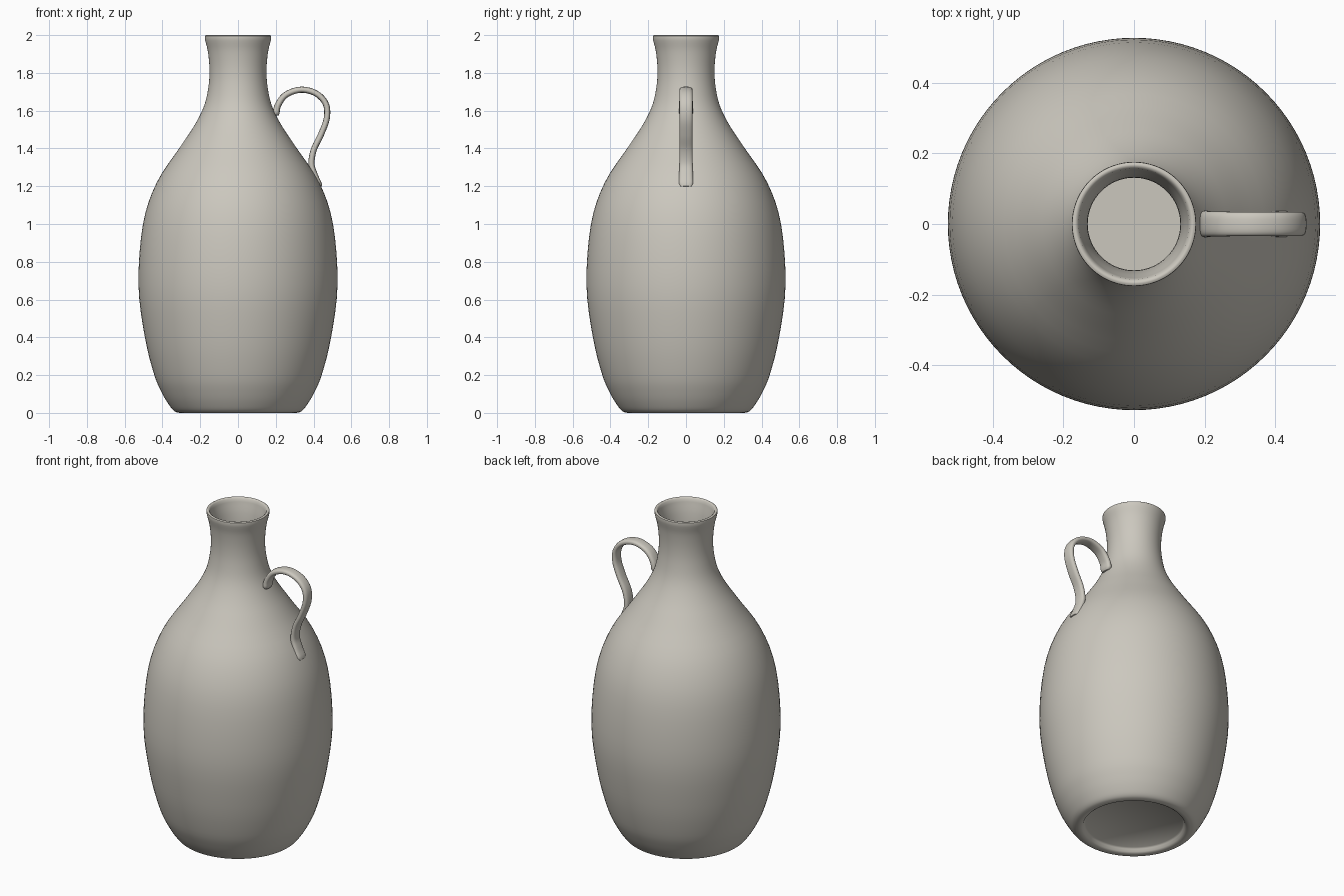
import bpy, bmesh, math
from mathutils import Vector

cube = bpy.data.objects.get("Cube")
if cube:
    bpy.data.objects.remove(cube, do_unlink=True)

# Single glazed clay colour
clay = bpy.data.materials.new("warm_grey_clay")
clay.use_nodes = True
colour = (0.60, 0.575, 0.515, 1)
clay.diffuse_color = colour
clay.node_tree.nodes["Principled BSDF"].inputs["Base Color"].default_value = colour


def smooth_path(points, steps):
    """Catmull-Rom curve through 2D points."""
    p = [Vector(q) for q in points]
    p = [2 * p[0] - p[1]] + p + [2 * p[-1] - p[-2]]
    out = []
    for a, b, c, d in zip(p, p[1:], p[2:], p[3:]):
        for i in range(steps):
            t = i / steps
            out.append(0.5 * (2 * b + (c - a) * t + (2 * a - 5 * b + 4 * c - d) * t**2
                              + (3 * b - a - 3 * c + d) * t**3))
    return out + [p[-2]]


def finish(name, bm, angle):
    bmesh.ops.remove_doubles(bm, verts=bm.verts, dist=1e-5)
    bmesh.ops.recalc_face_normals(bm, faces=bm.faces)
    mesh = bpy.data.meshes.new(name)
    bm.to_mesh(mesh)
    bm.free()
    mesh.materials.append(clay)
    obj = bpy.data.objects.new(name, mesh)
    bpy.context.collection.objects.link(obj)
    bpy.ops.object.select_all(action='DESELECT')
    obj.select_set(True)
    bpy.context.view_layer.objects.active = obj
    bpy.ops.object.shade_smooth_by_angle(angle=math.radians(angle))
    return obj


# Bottle: recessed foot, outer wall, rounded lip, inner wall and floor
foot = [(0, 0.03), (0.27, 0.03), (0.278, 0.022), (0.285, 0.008), (0.295, 0.002)]
outer = [(0.31, 0), (0.335, 0.008), (0.36, 0.035), (0.4, 0.1), (0.443, 0.2),
         (0.493, 0.4), (0.527, 0.68), (0.503, 1.0), (0.43, 1.22), (0.305, 1.41),
         (0.226, 1.53), (0.178, 1.63), (0.156, 1.73), (0.151, 1.82),
         (0.159, 1.91), (0.173, 1.97)]
lip = [(0.176, 1.985), (0.175, 1.996), (0.169, 2), (0.163, 1.999), (0.157, 1.993)]
inner = [(0.153, 1.975), (0.139, 1.91), (0.131, 1.82), (0.136, 1.73), (0.156, 1.63),
         (0.205, 1.53), (0.284, 1.41), (0.408, 1.22), (0.48, 1.0), (0.504, 0.68),
         (0.47, 0.4), (0.42, 0.2), (0.34, 0.06), (0, 0.06)]
profile = foot + smooth_path(outer, 4) + lip + smooth_path(inner[:-1], 3) + inner[-1:]

bm = bmesh.new()
verts = [bm.verts.new((r, 0, z)) for r, z in profile]
edges = [bm.edges.new(pair) for pair in zip(verts, verts[1:])]
bmesh.ops.spin(bm, geom=verts + edges, cent=(0, 0, 0), axis=(0, 0, 1),
               angle=math.tau, steps=96, use_merge=True)
finish("bottle_body", bm, 50)

# Handle: flattened strap swept along an S-shaped path, with rounded ends
path = smooth_path([(0.2, 1.575), (0.212, 1.63), (0.255, 1.685), (0.335, 1.711),
                    (0.415, 1.69), (0.465, 1.635), (0.47, 1.56), (0.44, 1.475),
                    (0.402, 1.395), (0.389, 1.32), (0.405, 1.26), (0.433, 1.195)], 6)
SIDES = 24
bm = bmesh.new()
rings = []
last = len(path) - 1
for i, point in enumerate(path):
    tangent = (path[min(i + 1, last)] - path[max(i - 1, 0)]).normalized()
    normal = Vector((-tangent.y, tangent.x))
    end = min(i, last - i)
    cap = (0.72, 0.93)[end] if end < 2 else 1
    flare = 1 + 0.16 * abs(2 * i / last - 1) ** 4
    ring = []
    for k in range(SIDES):
        a = math.tau * k / SIDES
        c, s = math.cos(a), math.sin(a)
        side = 0.034 * cap * flare * math.copysign(abs(c) ** 0.7, c)
        thick = 0.016 * cap * flare * math.copysign(abs(s) ** 0.8, s)
        p = point + normal * thick
        ring.append(bm.verts.new((p.x, side, p.y)))
    rings.append(ring)
for r1, r2 in zip(rings, rings[1:]):
    for k in range(SIDES):
        n = (k + 1) % SIDES
        bm.faces.new((r1[k], r1[n], r2[n], r2[k]))
bm.faces.new(rings[0])
bm.faces.new(rings[-1])
finish("handle", bm, 60)
